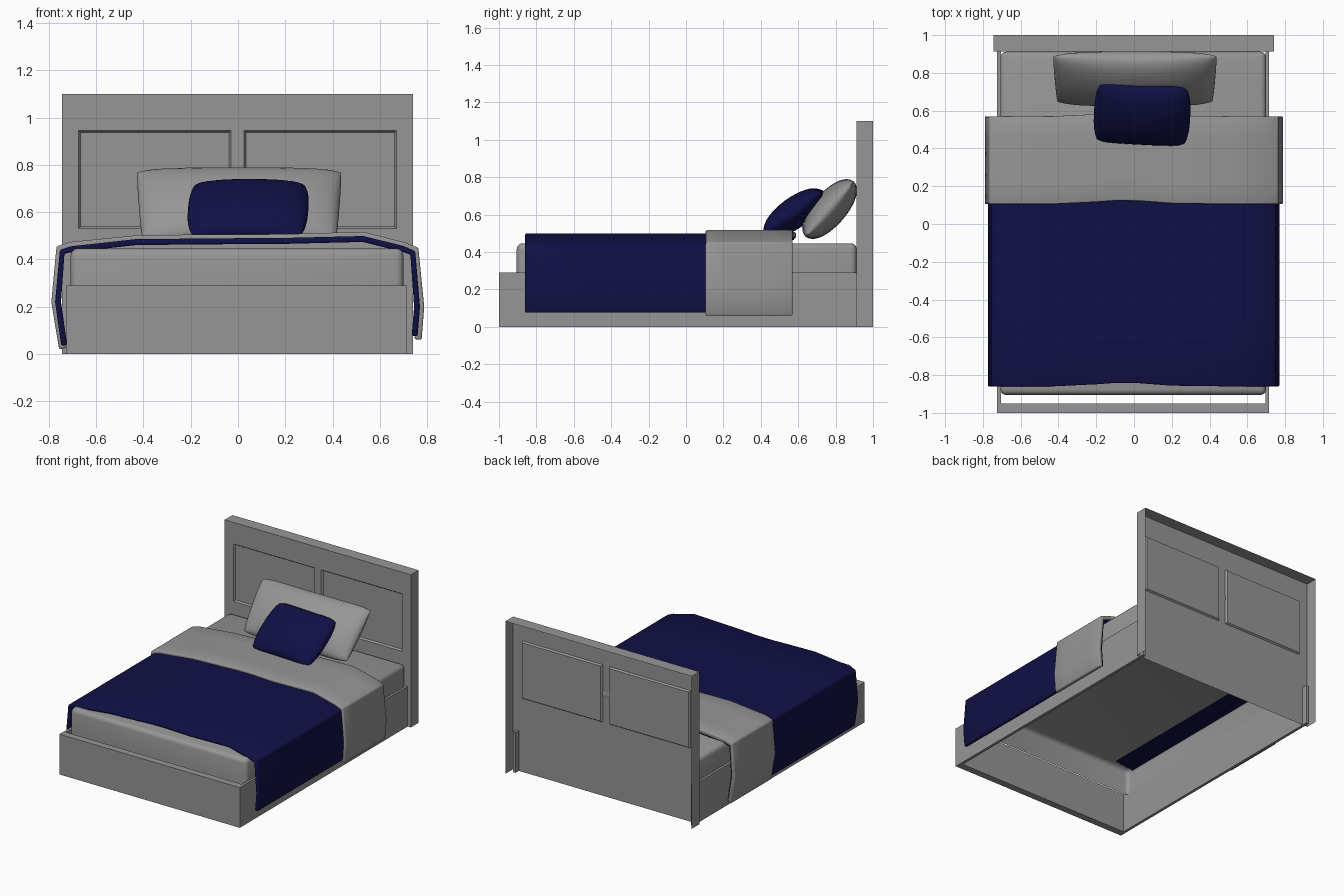
import bpy, bmesh, math
from mathutils import Matrix, Vector

if "Cube" in bpy.data.objects:
    bpy.data.objects.remove(bpy.data.objects["Cube"])


def material(name, rgb):
    m = bpy.data.materials.new(name)
    m.diffuse_color = (*rgb, 1)
    m.use_nodes = True
    m.node_tree.nodes["Principled BSDF"].inputs["Base Color"].default_value = m.diffuse_color
    return m


navy = material("navy", (0.0052, 0.0052, 0.062))
grey = material("grey", (0.305, 0.305, 0.305))


def finish(name, bm, mat=grey, smooth=None):
    me = bpy.data.meshes.new(name)
    bm.to_mesh(me)
    bm.free()
    ob = bpy.data.objects.new(name, me)
    bpy.context.collection.objects.link(ob)
    me.materials.append(mat)
    if smooth:
        bpy.ops.object.select_all(action='DESELECT')
        bpy.context.view_layer.objects.active = ob
        ob.select_set(True)
        bpy.ops.object.shade_smooth_by_angle(angle=math.radians(smooth))
    return ob


def box(bm, lo, hi):
    lo, hi = Vector(lo), Vector(hi)
    m = Matrix.Translation((lo + hi) / 2) @ Matrix.Diagonal((*(hi - lo), 1))
    return bmesh.ops.create_cube(bm, size=1, matrix=m)


def sheet(bm, rows):
    vs = [[bm.verts.new(p) for p in r] for r in rows]
    return [bm.faces.new((a[i], a[i + 1], b[i + 1], b[i]))
            for a, b in zip(vs, vs[1:]) for i in range(len(a) - 1)]


# headboard: shell open at the back, two recessed panels
bm = bmesh.new()
xs = [-0.745, -0.675, -0.03, 0.025, 0.67, 0.74]
zs = [0, 0.53, 0.945, 1.10]
faces = sheet(bm, [[(x, 0.912, z) for x in xs] for z in zs])
rim = [e for e in bm.edges if e.is_boundary and max(v.co.z for v in e.verts) > 0]
new = bmesh.ops.extrude_edge_only(bm, edges=rim)["geom"]
for v in new:
    if isinstance(v, bmesh.types.BMVert):
        v.co.y = 1.0
bmesh.ops.recalc_face_normals(bm, faces=bm.faces)
if faces[0].normal.y > 0:
    bmesh.ops.reverse_faces(bm, faces=bm.faces)
bmesh.ops.inset_individual(bm, faces=[faces[6], faces[8]], thickness=0.012, depth=-0.012)
finish("headboard", bm)

# footboard and side rails
bm = bmesh.new()
box(bm, (-0.725, -1.0, 0), (0.715, -0.95, 0.29))
finish("footboard", bm)
for name, x in (("left_rail", -0.725), ("right_rail", 0.695)):
    bm = bmesh.new()
    box(bm, (x, -0.95, 0), (x + 0.02, 0.95, 0.29))
    finish(name, bm)

# mattress: rounded top, open underneath
bm = bmesh.new()
box(bm, (-0.708, -0.905, 0.26), (0.70, 0.912, 0.447))
bmesh.ops.delete(bm, geom=[f for f in bm.faces if f.normal.z < -0.5], context='FACES_ONLY')
bmesh.ops.bevel(bm, geom=[e for e in bm.edges if not e.is_boundary], offset=0.03,
                segments=3, profile=0.5, affect='EDGES')
finish("mattress", bm, smooth=50)


# blankets: draped cross-section run along y, with a slight wave at the middle
def blanket(name, section, y0, y1, thick, mat=grey):
    bm = bmesh.new()
    rows = []
    for k in range(5):
        y = y0 + (y1 - y0) * k / 4
        rows.append([(x, y + 0.02 * math.exp(-((x + 0.05) / 0.2) ** 2), z) for x, z in section])
    sheet(bm, rows)
    ob = finish(name, bm, mat, 40)
    s = ob.modifiers.new("thickness", 'SOLIDIFY')
    s.thickness, s.offset = thick, -1
    b = ob.modifiers.new("soft_edge", 'BEVEL')
    b.width, b.segments, b.limit_method = 0.007, 2, 'ANGLE'
    b.angle_limit = math.radians(40)


blanket("blanket", [(-0.748, 0.035), (-0.774, 0.22), (-0.754, 0.44), (-0.71, 0.455),
                    (-0.43, 0.486), (-0.2, 0.488), (-0.1, 0.489), (0.02, 0.49), (0.2, 0.491),
                    (0.53, 0.499), (0.70, 0.457), (0.75, 0.435), (0.77, 0.2), (0.76, 0.075)],
        -0.86, 0.56, 0.025, navy)
blanket("folded_sheet", [(-0.757, 0.02), (-0.79, 0.22), (-0.768, 0.455), (-0.71, 0.474),
                         (-0.43, 0.502), (-0.2, 0.505), (-0.1, 0.505), (0.02, 0.506),
                         (0.2, 0.507), (0.53, 0.517), (0.70, 0.474), (0.763, 0.45),
                         (0.788, 0.2), (0.777, 0.06)],
        0.105, 0.57, 0.03)


# pillows: puffed sheets; corner < 0 rounds the corners in, taper narrows the bottom
def pillow(name, w, h, t, loc, tilt, turn, corner, taper=0, mat=grey, n=18):
    bm = bmesh.new()
    for side in (1, -1):
        rows = []
        for j in range(n + 1):
            v = math.sin(math.pi * (j / n - 0.5))
            row = []
            for i in range(n + 1):
                u = math.sin(math.pi * (i / n - 0.5))
                puff = (max(0, 1 - u * u) * max(0, 1 - v * v)) ** 0.45
                x = w / 2 * u * (1 + corner * abs(v) ** 3 + taper * v)
                y = h / 2 * v * (0.97 + 0.03 * u * u) * (1 - 0.09 * u ** 8)
                row.append((x, y, side * t / 2 * puff))
            rows.append(row)
        sheet(bm, rows)
    bmesh.ops.remove_doubles(bm, verts=bm.verts, dist=1e-4)
    bmesh.ops.recalc_face_normals(bm, faces=bm.faces)
    m = (Matrix.Translation(loc) @ Matrix.Rotation(math.radians(turn), 4, 'Z')
         @ Matrix.Rotation(math.radians(tilt), 4, 'X'))
    bmesh.ops.transform(bm, matrix=m, verts=bm.verts)
    finish(name, bm, mat, 70)


pillow("large_pillow", 0.85, 0.40, 0.18, (0.005, 0.768, 0.63), 49, 0, -0.01, 0.025)
pillow("small_pillow", 0.51, 0.385, 0.165, (0.043, 0.58, 0.61), 36, -3, -0.09, 0, navy)
